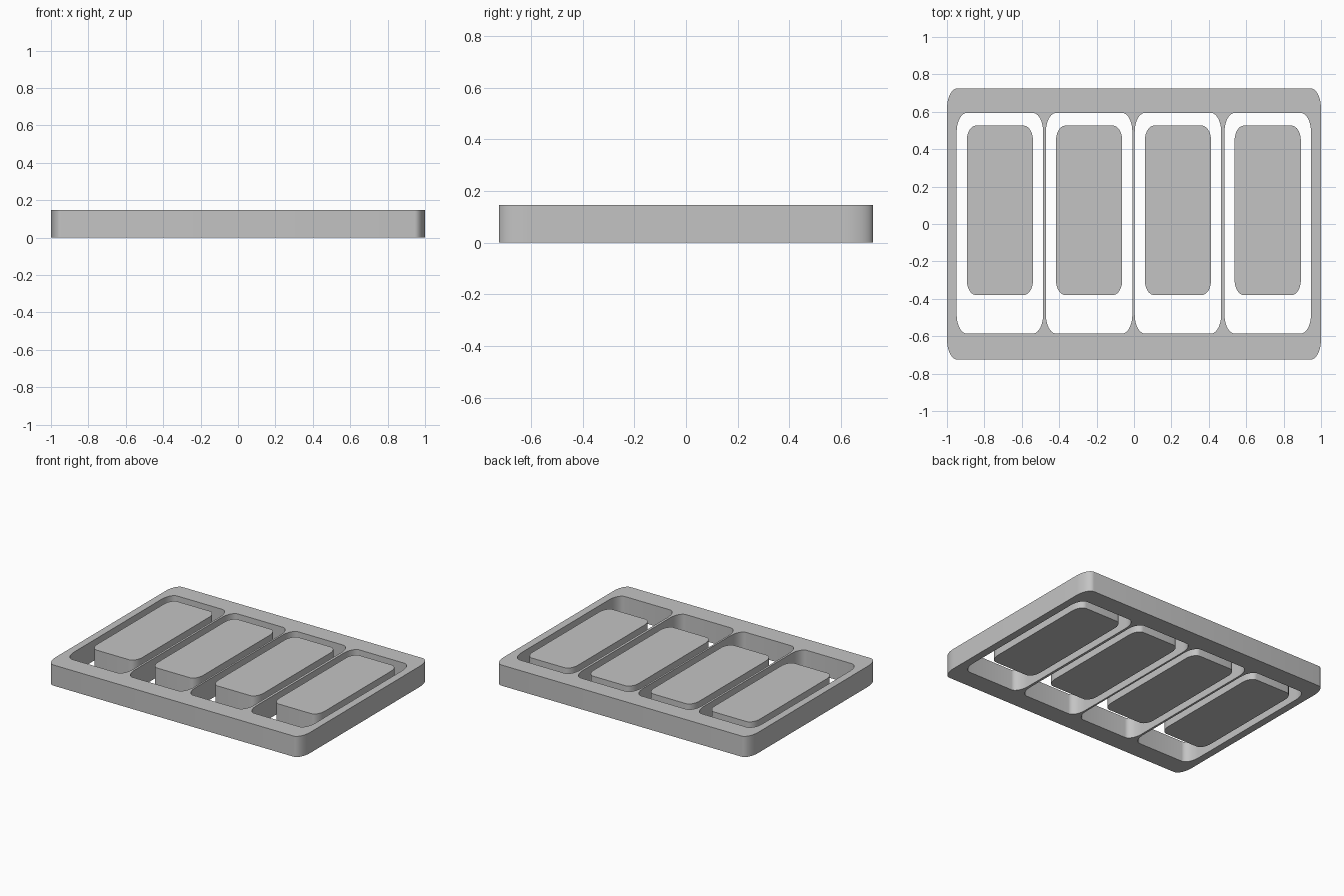
import bpy
import bmesh
from math import cos, sin, pi, radians

cube = bpy.data.objects.get("Cube")
if cube:
    bpy.data.objects.remove(cube)

HEIGHT = 0.147

# One plain grey for everything
grey = bpy.data.materials.new("plain_grey")
grey.use_nodes = True
colour = (0.55, 0.55, 0.55, 1)
grey.diffuse_color = colour
grey.node_tree.nodes["Principled BSDF"].inputs["Base Color"].default_value = colour


def rounded_outline(cx, cy, half_x, half_y, rx, ry, steps=10):
    """Rectangle outline with elliptical corners."""
    points = []
    for quarter, (sx, sy) in enumerate([(1, 1), (-1, 1), (-1, -1), (1, -1)]):
        for i in range(steps + 1):
            a = (quarter + i / steps) * pi / 2
            points.append((cx + sx * (half_x - rx) + rx * cos(a),
                           cy + sy * (half_y - ry) + ry * sin(a)))
    return points


def plate(name, outlines):
    """Extrude the first outline, with any further outlines as holes."""
    curve = bpy.data.curves.new(name, "CURVE")
    curve.dimensions = "2D"
    curve.fill_mode = "BOTH"
    curve.extrude = HEIGHT / 2
    for outline in outlines:
        spline = curve.splines.new("POLY")
        spline.points.add(len(outline) - 1)
        for point, (x, y) in zip(spline.points, outline):
            point.co = (x, y, 0, 1)
        spline.use_cyclic_u = True
    obj = bpy.data.objects.new(name, curve)
    bpy.context.collection.objects.link(obj)
    obj.location.z = HEIGHT / 2
    bpy.ops.object.select_all(action="DESELECT")
    obj.select_set(True)
    bpy.context.view_layer.objects.active = obj
    bpy.ops.object.convert(target="MESH")
    obj = bpy.context.object
    # Weld the caps to the walls
    bm = bmesh.new()
    bm.from_mesh(obj.data)
    bmesh.ops.remove_doubles(bm, verts=bm.verts, dist=0.0001)
    bmesh.ops.recalc_face_normals(bm, faces=bm.faces)
    bm.to_mesh(obj.data)
    bm.free()
    obj.data.materials.clear()
    obj.data.materials.append(grey)
    bpy.ops.object.shade_smooth_by_angle(angle=radians(35))
    return obj


# Frame with four rounded windows
window_centres = [-0.717, -0.24, 0.235, 0.715]
windows = [rounded_outline(x, 0.004, 0.231, 0.59, 0.055, 0.1) for x in window_centres]
plate("frame", [rounded_outline(0, 0, 1, 0.725, 0.055, 0.11)] + windows)

# One loose pad inside each window
for i, x in enumerate(window_centres):
    plate(f"pad_{i + 1}", [rounded_outline(x, 0.073, 0.177, 0.453, 0.05, 0.08)])
